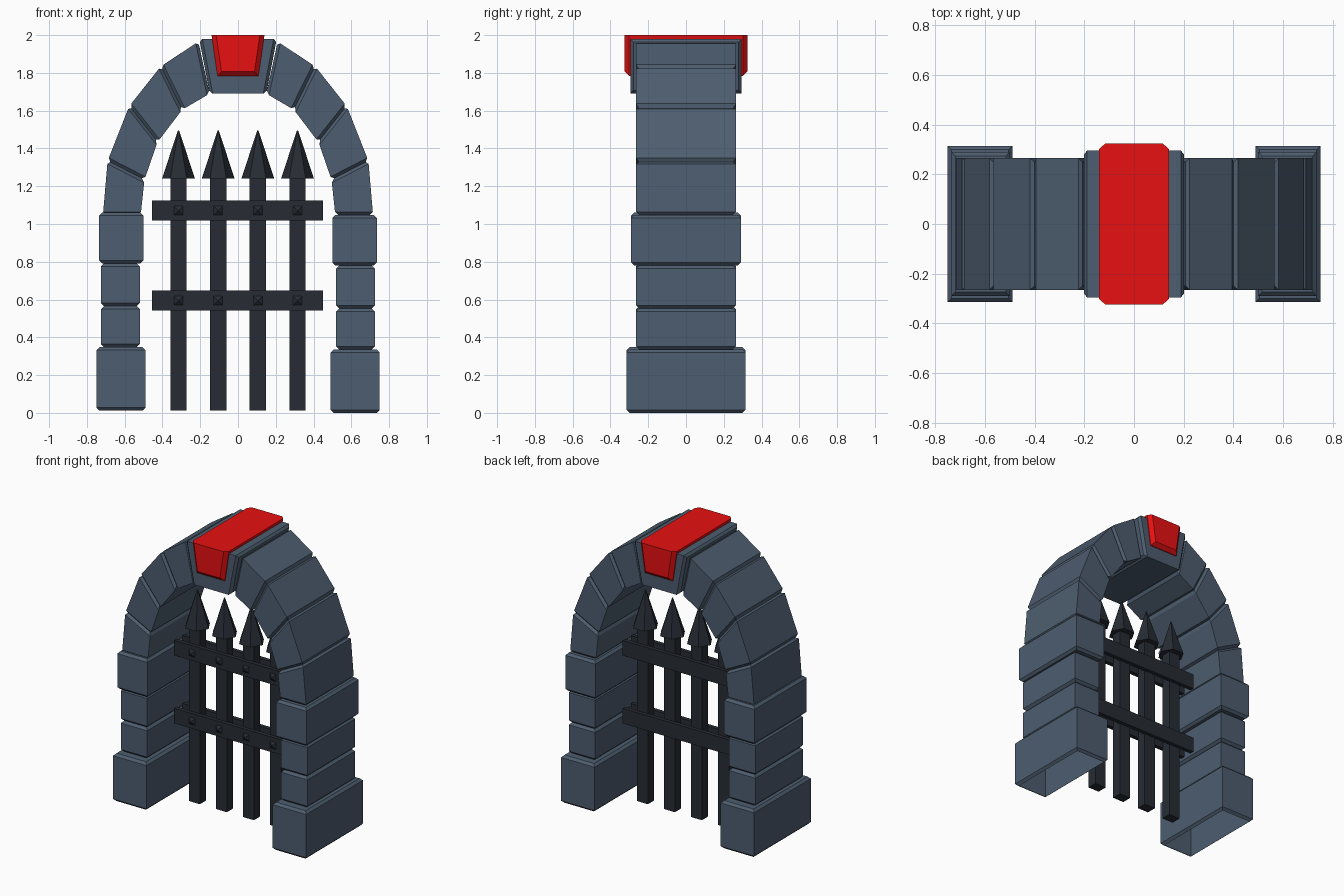
import bpy, bmesh, math
from mathutils import Vector

if "Cube" in bpy.data.objects:
    bpy.data.objects.remove(bpy.data.objects["Cube"])


def material(name, rgb):
    m = bpy.data.materials.new(name)
    m.diffuse_color = (*rgb, 1)
    m.use_nodes = True
    m.node_tree.nodes["Principled BSDF"].inputs["Base Color"].default_value = m.diffuse_color
    return m


STONE = material("slate", (0.075, 0.11, 0.16))
RED = material("red", (0.8, 0.005, 0.006))
IRON = material("iron", (0.02, 0.025, 0.034))


def finish(bm, name, mat):
    bmesh.ops.recalc_face_normals(bm, faces=bm.faces)
    me = bpy.data.meshes.new(name)
    bm.to_mesh(me)
    bm.free()
    me.materials.append(mat)
    ob = bpy.data.objects.new(name, me)
    bpy.context.collection.objects.link(ob)
    return ob


def block(bm, quad, y0, y1):
    """Extrude an xz quad (a, b, c, d) between two depths; returns the two rings."""
    rings = [[bm.verts.new((x, y, z)) for x, z in quad] for y in (y0, y1)]
    f, b = rings
    bm.faces.new(f)
    bm.faces.new(b[::-1])
    for i in range(4):
        j = (i + 1) % 4
        bm.faces.new((f[i], b[i], b[j], f[j]))
    return rings


def stone(name, quad, depth, bevel=0.016, open_bottom=False):
    """Quad order: lower outer, lower inner, upper inner, upper outer. Joint faces get chamfered."""
    bm = bmesh.new()
    f, b = block(bm, quad, -depth, depth)
    ends = [{f[0], f[1], b[0], b[1]}, {f[2], f[3], b[2], b[3]}]
    edges = [e for e in bm.edges if any(set(e.verts) <= s for s in ends)]
    bmesh.ops.bevel(bm, geom=edges, offset=bevel, segments=1, affect='EDGES')
    if open_bottom:
        low = min(bm.faces, key=lambda p: p.calc_center_median().z)
        bmesh.ops.delete(bm, geom=[low], context='FACES')
    return finish(bm, name, STONE)


# Pillar stones: inner x, outer x, bottom, top, half depth
pillar = [(0.49, 0.75, 0.0, 0.336, 0.315), (0.52, 0.725, 0.336, 0.553, 0.265),
          (0.52, 0.725, 0.553, 0.78, 0.265), (0.50, 0.735, 0.78, 1.048, 0.29)]
# Arch joints: outer point, inner point
joints = [((0.715, 1.048), (0.515, 1.048)), ((0.69, 1.335), (0.495, 1.235)),
          ((0.575, 1.625), (0.425, 1.435)), ((0.408, 1.835), (0.295, 1.605)),
          ((0.21, 1.965), (0.15, 1.69))]

for s, side in ((1, "right"), (-1, "left")):
    dz = 0.012 if s < 0 else 0.0
    for i, (xi, xo, z0, z1, d) in enumerate(pillar):
        q = [(s * xo, z0 + dz), (s * xi, z0 + dz), (s * xi, z1 + dz), (s * xo, z1 + dz)]
        name = f"{side}_base_stone" if i == 0 else f"{side}_pillar_stone_{i}"
        stone(name, q, d, open_bottom=(i == 0))
    for i in range(4):
        (o0, i0), (o1, i1) = joints[i], joints[i + 1]
        q = [(s * x, z) for x, z in (o0, i0, i1, o1)]
        stone(f"{side}_arch_stone_{i + 1}", q, 0.265)

# Crown stone holding the keystone
stone("crown_stone", [(0.205, 1.98), (0.15, 1.69), (-0.15, 1.69), (-0.205, 1.98)], 0.295)

# Red keystone: front and back faces chamfered on sides and bottom only
bm = bmesh.new()
f, b = block(bm, [(0.14, 2.0), (0.108, 1.783), (-0.108, 1.783), (-0.14, 2.0)], -0.325, 0.325)
edges = [bm.edges.get((r[i], r[i + 1])) for r in (f, b) for i in range(3)]
bmesh.ops.bevel(bm, geom=edges, offset=0.024, segments=1, affect='EDGES')
finish(bm, "keystone", RED)

# Iron bars with six-sided spear tips
bars = [-0.315, -0.105, 0.105, 0.315]
for n, x in enumerate(bars, 1):
    bm = bmesh.new()
    block(bm, [(x - 0.043, 0.012), (x + 0.043, 0.012), (x + 0.043, 1.25), (x - 0.043, 1.25)], -0.035, 0.035)
    finish(bm, f"bar_{n}", IRON)
    bm = bmesh.new()
    bmesh.ops.create_cone(bm, cap_ends=True, segments=6, radius1=0.087, radius2=0.003, depth=0.255)
    # turn so that corners point sideways
    a = max((v.co for v in bm.verts), key=lambda c: c.x)
    turn = -math.atan2(a.y, a.x)
    for v in bm.verts:
        c, k = math.cos(turn), math.sin(turn)
        v.co = Vector((x + c * v.co.x - k * v.co.y, k * v.co.x + c * v.co.y, v.co.z + 1.368))
    finish(bm, f"spear_tip_{n}", IRON)

# Cross rails on both sides of the bars, rivets on the front
for zc, level in ((0.594, "lower"), (1.071, "upper")):
    z0, z1 = zc - 0.053, zc + 0.053
    for s, side in ((-1, "front"), (1, "back")):
        bm = bmesh.new()
        block(bm, [(-0.455, z0), (0.45, z0), (0.45, z1), (-0.455, z1)], s * 0.03, s * 0.06)
        finish(bm, f"{level}_{side}_rail", IRON)
    for n, x in enumerate(bars, 1):
        bm = bmesh.new()
        ring = [bm.verts.new((x + dx * 0.024, -0.06, zc + dz * 0.024))
                for dx, dz in ((-1, -1), (1, -1), (1, 1), (-1, 1))]
        tip = bm.verts.new((x, -0.078, zc))
        bm.faces.new(ring)
        for i in range(4):
            bm.faces.new((ring[i], ring[(i + 1) % 4], tip))
        finish(bm, f"{level}_rivet_{n}", IRON)
